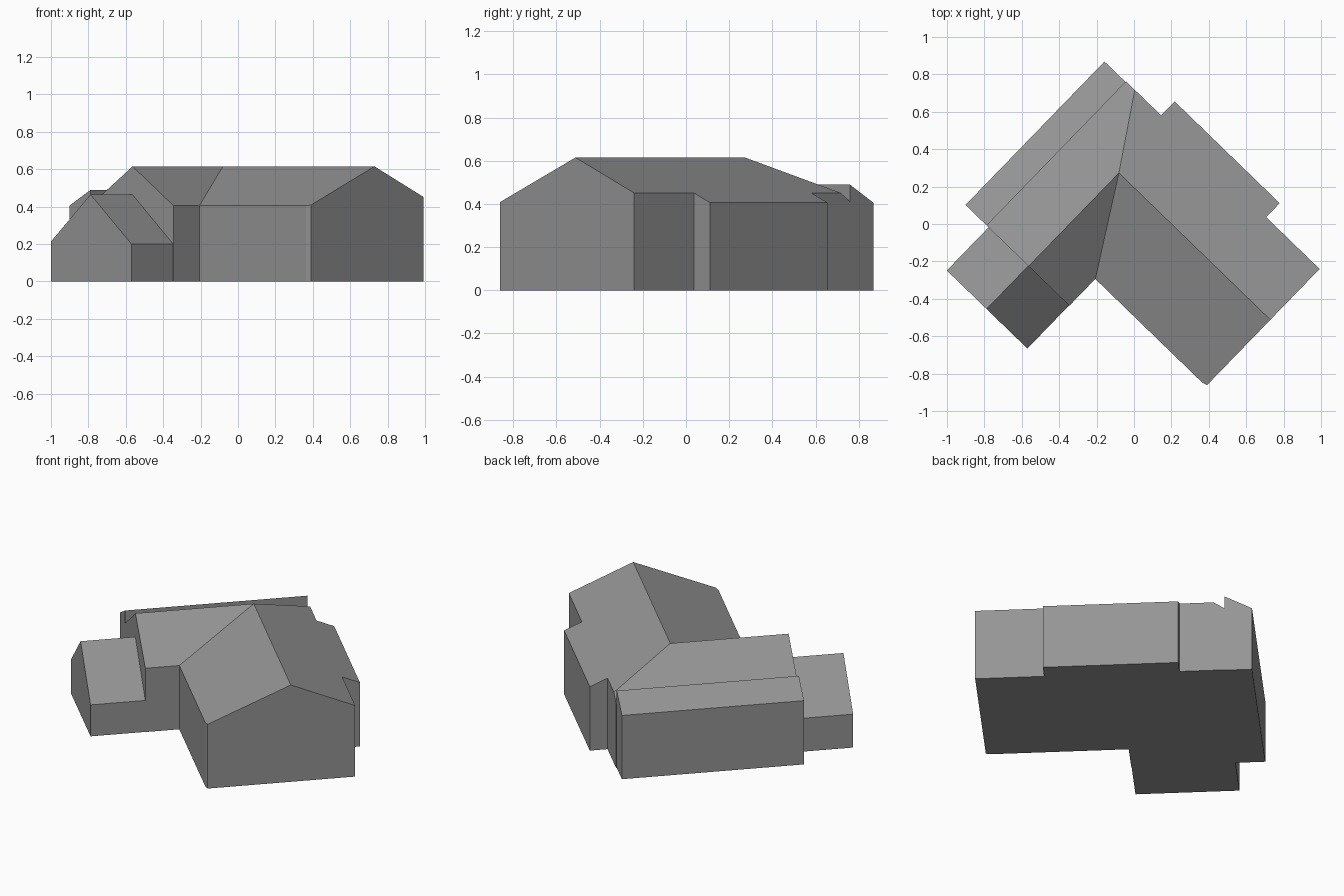
import bpy, bmesh
from math import radians
from mathutils import Matrix

cube = bpy.data.objects.get("Cube")
if cube:
    bpy.data.objects.remove(cube)

grey = bpy.data.materials.new("plain grey")
grey.use_nodes = True
grey.diffuse_color = (0.3, 0.3, 0.3, 1)
grey.node_tree.nodes["Principled BSDF"].inputs["Base Color"].default_value = (0.3, 0.3, 0.3, 1)

# The plan is laid out square, then turned to its diagonal position
TURN = Matrix.Rotation(radians(45.9), 4, "Z")


def building(name, roof):
    """Roof planes of (along, across, height) points, with walls and a floor below."""
    bm = bmesh.new()
    for plane in roof:
        bm.faces.new([bm.verts.new(p) for p in plane])
    bmesh.ops.remove_doubles(bm, verts=bm.verts, dist=0.0005)
    rim = [e for e in bm.edges if e.is_boundary]
    geom = bmesh.ops.extrude_edge_only(bm, edges=rim)["geom"]
    for v in geom:
        if isinstance(v, bmesh.types.BMVert):
            v.co.z = 0
    floor = [e for e in geom if isinstance(e, bmesh.types.BMEdge) and e.is_boundary]
    bmesh.ops.contextual_create(bm, geom=floor)
    bmesh.ops.recalc_face_normals(bm, faces=bm.faces)
    bm.transform(TURN)
    mesh = bpy.data.meshes.new(name)
    bm.to_mesh(mesh)
    bm.free()
    mesh.materials.append(grey)
    ob = bpy.data.objects.new(name, mesh)
    bpy.context.collection.objects.link(ob)
    return ob


# Main house: two wings meeting at a hip and a valley
TOP, RA, RB = 0.615, 0.14, 0.248       # ridge height and the two ridge lines
FRONT, BACK, BAY = -0.355, 0.518, 0.622
END, INNER, SIDE, REAR = -0.88, -0.056, -0.554, 0.56


def big(a, b):
    return (a, b, TOP - abs(a - RA) * (0.424 if a < RA else 0.434))


def small(a, b):
    return (a, b, TOP - abs(b - RB) * (0.69 if b < RB else 0.66))


peak = (RA, RB, TOP)
valley = big(FRONT, INNER)
hip = big(BACK, 0.496)
building("main_house", [
    [peak, valley, big(FRONT, -0.85), big(-0.347, END), big(RA, END)],
    [peak, big(RA, END), big(BACK, END), big(BACK, -0.482), big(BAY, -0.482),
     big(BAY, 0.3), big(BACK, 0.3), hip],
    [peak, hip, small(BACK, REAR), small(SIDE, REAR), small(SIDE, RB)],
    [peak, small(SIDE, RB), small(SIDE, INNER), valley],
])

# Rear lean-to, standing a little above the eave behind it
building("rear_lean_to", [
    [(SIDE, REAR, 0.49), (BACK - 0.004, REAR, 0.49),
     (BACK - 0.004, 0.718, 0.405), (SIDE, 0.718, 0.405)],
])

# Low side annex with its own gable
FAR = -0.875
building("side_annex", [
    [(FAR, 0.25, 0.465), (SIDE, 0.25, 0.465), (SIDE, e, h), (FAR, e, h)]
    for e, h in ((-0.054, 0.2), (0.546, 0.212))
])
